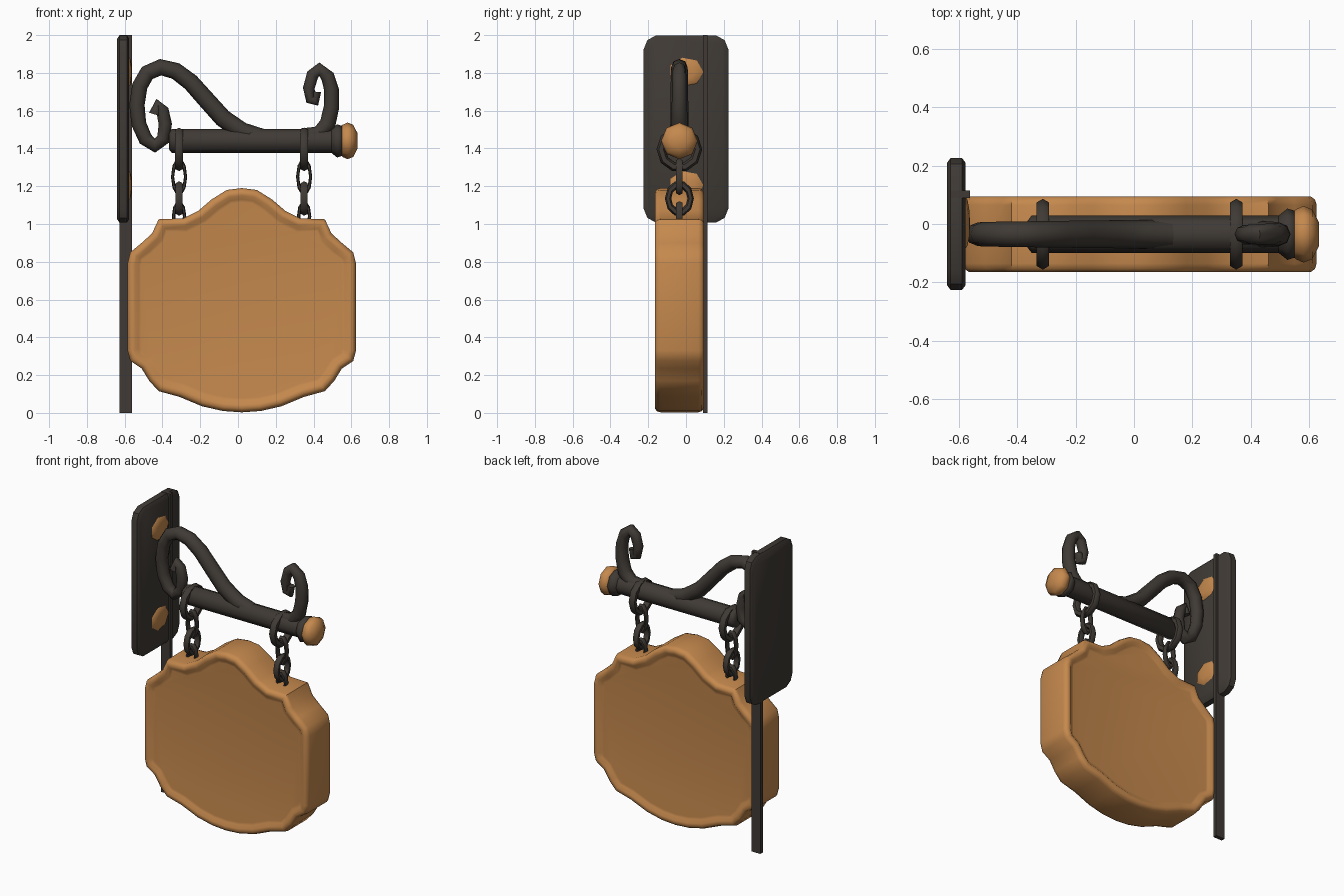
import bpy, bmesh, math
from mathutils import Vector

if "Cube" in bpy.data.objects:
    bpy.data.objects.remove(bpy.data.objects["Cube"], do_unlink=True)


def material(name, rgb):
    m = bpy.data.materials.new(name)
    m.use_nodes = True
    m.diffuse_color = (*rgb, 1)
    bsdf = next(n for n in m.node_tree.nodes if n.type == 'BSDF_PRINCIPLED')
    bsdf.inputs["Base Color"].default_value = (*rgb, 1)
    return m


IRON = material("dark iron", (0.05, 0.042, 0.035))
WOOD = material("warm wood", (0.56, 0.25, 0.075))
AXIS_Y = -0.035   # depth of the bracket and chains


def finish(ob, name, mat, angle=40):
    ob.name = name
    ob.data.materials.clear()
    ob.data.materials.append(mat)
    bpy.ops.object.select_all(action='DESELECT')
    ob.select_set(True)
    bpy.context.view_layer.objects.active = ob
    bpy.ops.object.shade_smooth_by_angle(angle=math.radians(angle))
    return ob


def from_bmesh(bm, name, mat, angle=40):
    bmesh.ops.recalc_face_normals(bm, faces=bm.faces)
    me = bpy.data.meshes.new(name)
    bm.to_mesh(me)
    bm.free()
    ob = bpy.data.objects.new(name, me)
    bpy.context.collection.objects.link(ob)
    return finish(ob, name, mat, angle)


def loft(rings, name, mat, angle=40):
    """Skin a list of equal-sized vertex rings and cap both ends."""
    bm = bmesh.new()
    loops = [[bm.verts.new(p) for p in ring] for ring in rings]
    for a, b in zip(loops, loops[1:]):
        for i in range(len(a)):
            j = (i + 1) % len(a)
            bm.faces.new((a[i], a[j], b[j], b[i]))
    bm.faces.new(loops[0])
    bm.faces.new(loops[-1])
    return from_bmesh(bm, name, mat, angle)


def turned(profile, name, mat, sides=8):
    """Lathe (x, radius) pairs about the bracket axis."""
    steps = [2 * math.pi * i / sides for i in range(sides)]
    rings = [[(x, AXIS_Y + r * math.cos(t), 1.44 + r * math.sin(t)) for t in steps]
             for x, r in profile]
    return loft(rings, name, mat, 60)


def scroll(points, start, end, name):
    """Tapered tube along an x-z path."""
    cu = bpy.data.curves.new(name, 'CURVE')
    cu.dimensions = '3D'
    cu.bevel_depth = 1
    cu.bevel_resolution = 2
    cu.use_fill_caps = True
    sp = cu.splines.new('POLY')
    sp.points.add(len(points) - 1)
    for i, (x, z) in enumerate(points):
        sp.points[i].co = (x, AXIS_Y, z, 1)
        sp.points[i].radius = start + (end - start) * i / (len(points) - 1)
    ob = bpy.data.objects.new(name, cu)
    bpy.context.collection.objects.link(ob)
    bpy.ops.object.select_all(action='DESELECT')
    ob.select_set(True)
    bpy.context.view_layer.objects.active = ob
    bpy.ops.object.convert(target='MESH')
    finish(bpy.context.object, name, IRON, 60)


def link(x, z, major, minor, along_x, name, squash=1):
    """One chain link, lying in the x-z plane or the y-z plane."""
    bpy.ops.mesh.primitive_torus_add(major_radius=major, minor_radius=minor,
                                     major_segments=10, minor_segments=6)
    ob = bpy.context.object
    for v in ob.data.vertices:
        a, b, c = v.co
        across = a * squash
        v.co = (x + across, AXIS_Y + c, z + b) if along_x else (x + c, AXIS_Y + across, z + b)
    ob.data.flip_normals() if along_x else None
    finish(ob, name, IRON, 60)


# Sign board: half outline mirrored, then stepped inward for a rounded rim
half = [(0, 1.19), (.08, 1.18), (.16, 1.13), (.23, 1.07), (.31, 1.03), (.44, 1.025),
        (.475, .95), (.53, .90), (.59, .85), (.605, .79), (.605, .33), (.59, .275),
        (.53, .235), (.49, .17), (.44, .115), (.33, .085), (.21, .035), (.1, .01), (0, .003)]
outline = [Vector(p) for p in half + [(-x, z) for x, z in half[-2:0:-1]]]


def inset(dist):
    pts = []
    for i, p in enumerate(outline):
        a = (p - outline[i - 1]).normalized()
        b = (outline[(i + 1) % len(outline)] - p).normalized()
        n = Vector((a.y + b.y, -a.x - b.x)).normalized()
        pts.append(p + n * -abs(dist) if n.dot(p - Vector((0, .6))) > 0 else p + n * abs(dist))
    return pts


rim = [(.075, .112), (.06, .114), (.04, .129), (.02, .129), (.006, .119), (0, .10)]
section = [(d, -y) for d, y in rim] + [(d, y) for d, y in reversed(rim)]
loft([[(p.x + .02, y + AXIS_Y, p.y) for p in inset(d)] for d, y in section],
     "sign_board", WOOD, 50)

# Wall plate with clipped corners and bevelled edges
corner = [(.225, .42), (.205, .47), (.16, .495)]
quarter = corner + [(-y, z) for y, z in reversed(corner)]
plate = quarter + [(-y, -z) for y, z in quarter]
loft([[(x, y * s, 1.503 + z * (1 - (1 - s) / 2)) for y, z in plate]
      for x, s in [(-.64, .93), (-.628, 1), (-.588, 1), (-.576, .93)]],
     "wall_plate", IRON, 35)

# Thin post behind the board
bpy.ops.mesh.primitive_cube_add(size=1, location=(-.595, .102, 1))
post = bpy.context.object
post.scale = (.066, .026, 2)
bpy.ops.object.transform_apply(location=False, rotation=False, scale=True)
finish(post, "thin_post", IRON, 30)

# Low domed studs on the plate
for side, z in (("upper", 1.805), ("lower", 1.205)):
    bpy.ops.mesh.primitive_uv_sphere_add(segments=7, ring_count=6, radius=1)
    stud = bpy.context.object
    for v in stud.data.vertices:
        a, b, c = v.co
        v.co = (-.578 + c * .017, b * .095, z + a * .08)
    finish(stud, side + "_plate_stud", WOOD, 60)

# Bracket bar, collar and finial
turned([(-.365, .045), (-.35, .064), (.52, .064)], "bracket_bar", IRON)
turned([(.49, .06), (.525, .088), (.55, .08), (.56, .05)], "finial_collar", IRON)
turned([(.535, .06), (.553, .085), (.58, .097), (.61, .085), (.633, .04)],
       "finial_ball", WOOD)

# Scrolls
scroll([(.14, 1.45), (.02, 1.49), (-.08, 1.56), (-.17, 1.66), (-.25, 1.75), (-.33, 1.81),
        (-.41, 1.83), (-.48, 1.80), (-.52, 1.73), (-.535, 1.63), (-.525, 1.53),
        (-.49, 1.45), (-.44, 1.415), (-.395, 1.45), (-.385, 1.53), (-.40, 1.60),
        (-.425, 1.63), (-.44, 1.58)], .05, .032, "large_scroll")
scroll([(.34, 1.46), (.43, 1.475), (.475, 1.53), (.495, 1.62), (.495, 1.71), (.475, 1.78),
        (.43, 1.82), (.395, 1.79), (.375, 1.72), (.385, 1.66), (.41, 1.65), (.415, 1.70)],
       .047, .025, "small_scroll")

# Two chains hanging from the bar
for side, x in (("right", -.312), ("left", .35)):
    link(x, 1.395, .097, .024, False, side + "_bar_ring")
    link(x, 1.25, .082, .02, True, side + "_upper_link", .42)
    link(x, 1.135, .075, .021, False, side + "_middle_link", .8)
    link(x, 1.04, .065, .02, True, side + "_board_link", .45)
